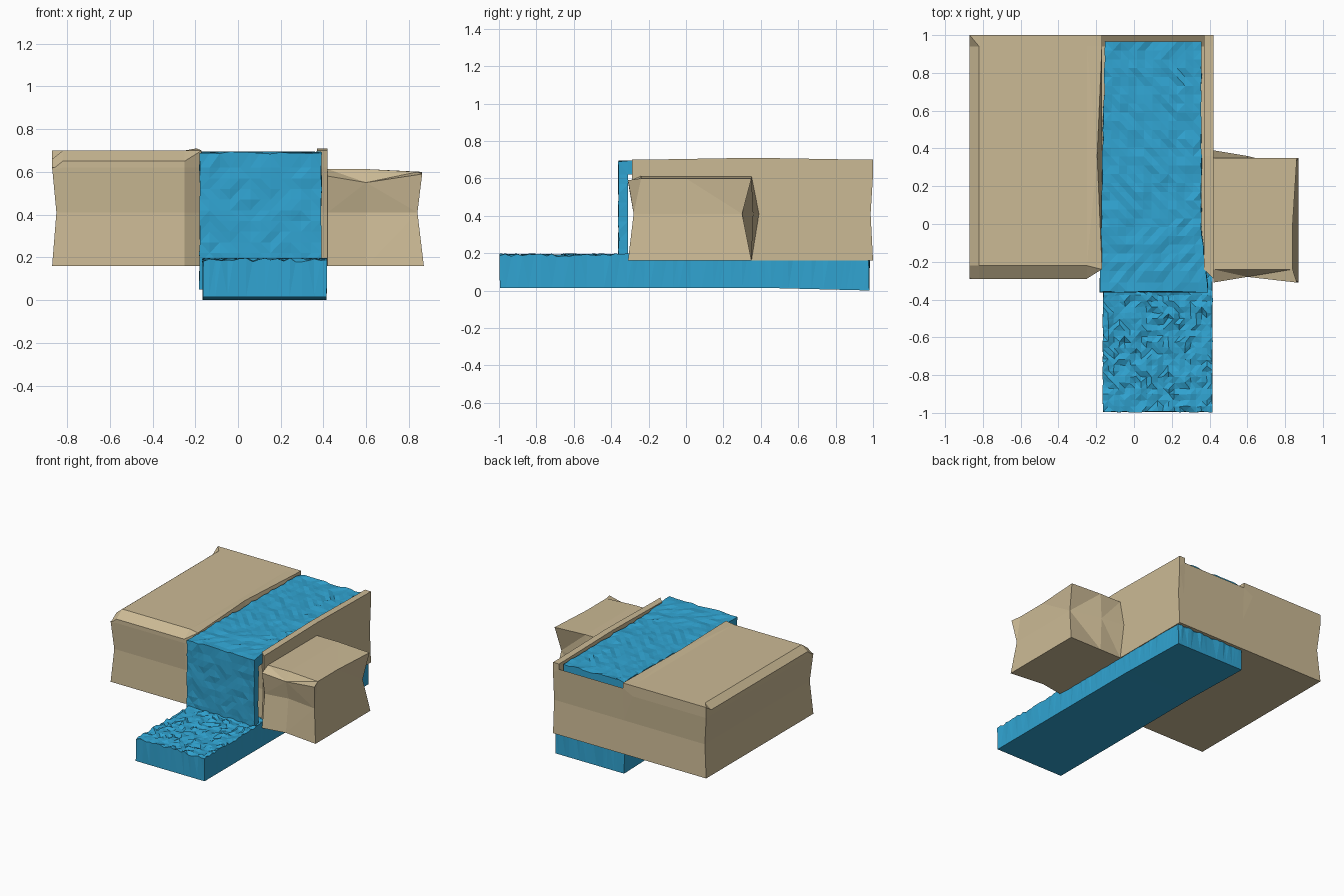
import bpy, bmesh, random
from mathutils import Vector

if "Cube" in bpy.data.objects:
    bpy.data.objects.remove(bpy.data.objects["Cube"])

random.seed(4)


def material(name, rgb):
    m = bpy.data.materials.new(name)
    m.diffuse_color = (*rgb, 1)
    m.use_nodes = True
    m.node_tree.nodes["Principled BSDF"].inputs["Base Color"].default_value = m.diffuse_color
    return m


STONE = material("stone", (0.60, 0.49, 0.30))
WATER = material("water", (0.03, 0.37, 0.64))


def steps(a, b, n):
    return [a + (b - a) * i / n for i in range(n + 1)]


def blend(a, b, t):
    return a + (b - a) * max(0, min(1, t))


def cell_solid(name, xs, ys, zs, mat, shape, solid=lambda i, j, k: True):
    """Outer skin of the filled cells of a box grid, each point moved by shape()."""
    size = (len(xs) - 1, len(ys) - 1, len(zs) - 1)
    full = lambda c: all(0 <= c[a] < size[a] for a in range(3)) and solid(*c)
    bm, points = bmesh.new(), {}

    def point(p):
        if p not in points:
            co = Vector((xs[p[0]], ys[p[1]], zs[p[2]]))
            points[p] = bm.verts.new(shape(co, *p))
        return points[p]

    for i in range(size[0]):
        for j in range(size[1]):
            for k in range(size[2]):
                c = (i, j, k)
                if not full(c):
                    continue
                for axis in range(3):
                    for side in (0, 1):
                        near = list(c)
                        near[axis] += 2 * side - 1
                        if full(near):
                            continue
                        loop = []
                        for u, v in ((0, 0), (1, 0), (1, 1), (0, 1)):
                            p = list(c)
                            p[axis] += side
                            p[(axis + 1) % 3] += u
                            p[(axis + 2) % 3] += v
                            loop.append(point(tuple(p)))
                        bm.faces.new(loop if side else loop[::-1])
    bmesh.ops.triangulate(bm, faces=bm.faces[:])
    bmesh.ops.recalc_face_normals(bm, faces=bm.faces[:])
    mesh = bpy.data.meshes.new(name)
    bm.to_mesh(mesh)
    bm.free()
    mesh.materials.append(mat)
    ob = bpy.data.objects.new(name, mesh)
    bpy.context.collection.objects.link(ob)
    return ob


# Large cliff with the stream bed cut through its top
CX = [-0.87, -0.82, -0.43, -0.25, -0.17, 0.37, 0.42]
CY = [-0.29, -0.22, 0.36, 0.94, 1.0]
CZ = [0.16, 0.41, 0.62, 0.70]


def cliff_shape(co, i, j, k):
    if k == 1 and i == 0:
        co.x += 0.02
    if k == 1 and j == 4:
        co.y -= 0.013
    if k == 1 and j == 0:
        co.y += 0.015
    if k == 3:                                   # worn top edges
        if i == 0 and j < 4:
            co.z -= 0.04
        if j == 0 and i < 4:
            co.z -= 0.05
        if j == 2 and i > 3:
            co.z += 0.01
        if (i, j) == (4, 2):
            co.x -= 0.025
    if k == 2 and j == 4 and i in (4, 5):
        co.z += 0.04
    if j == 0 and i in (4, 5):                   # hollow behind the fall
        co.y += 0.05
    return co


cell_solid("cliff", CX, CY, CZ, STONE, cliff_shape,
           lambda i, j, k: not (i == 4 and k == 2))

# Smaller boulder on the right
BX, BY, BZ = [0.42, 0.60, 0.87], [-0.31, -0.24, 0.0, 0.35], [0.16, 0.41, 0.60]


def boulder_shape(co, i, j, k):
    if k == 1:
        if i == 2:
            co.x -= 0.03
        if j == 0:
            co.y += 0.03
        if j == 3:
            co.y += (0.04, 0.01, -0.05)[i]
    if j == 0 and i == 1:
        co.y += 0.03
    if k == 2:
        if j == 0:
            co.z -= (0.02, 0.05, 0.01)[i]
        elif i < 2:
            co.z += 0.013
        if i == 2:
            co.x -= 0.008 if j in (0, 3) else 0.03
    return co


cell_solid("side_boulder", BX, BY, BZ, STONE, boulder_shape)

# Upper stream bending over the edge into the falling sheet
NX = 12
SX = steps(-0.18, 0.39, NX)
SY = [-0.36, -0.31] + steps(-0.25, 0.965, 26)
SZ = [0.05] + steps(0.12, 0.62, 10) + [0.69]
TOP = len(SZ) - 1


def stream_shape(co, i, j, k):
    t = (co.y + 0.31) / 0.3
    co.x = blend(-0.18, blend(-0.18, -0.155, (co.y + 0.3) / 1.2), t) \
        + (i / NX) * blend(0.57, 0.53 - 0.02 * max(0, co.y), t)
    if k == TOP:
        co.z += random.uniform(-0.006, 0.006)
    if j == 0:
        co.y += random.uniform(-0.004, 0.004)
    if i in (0, NX):
        co.x += random.uniform(-0.003, 0.003)
    return co


cell_solid("waterfall", SX, SY, SZ, WATER, stream_shape,
           lambda i, j, k: j == 0 or k == TOP - 1)

# Lower pool running under the rocks
PX, PY, PZ = steps(-0.165, 0.415, 20), steps(-0.995, 0.98, 64), [0.0, 0.19]


def pool_shape(co, i, j, k):
    if k == 0:
        co.z = blend(0.015, 0.0, (co.y - 0.4) / 0.6)
    else:
        co.z += random.uniform(-0.012, 0.008)
        if j == 64:
            co.z -= 0.03
        co.x += random.uniform(-0.003, 0.003)
        co.y += random.uniform(-0.004, 0.004)
    return co


cell_solid("pool", PX, PY, PZ, WATER, pool_shape)
